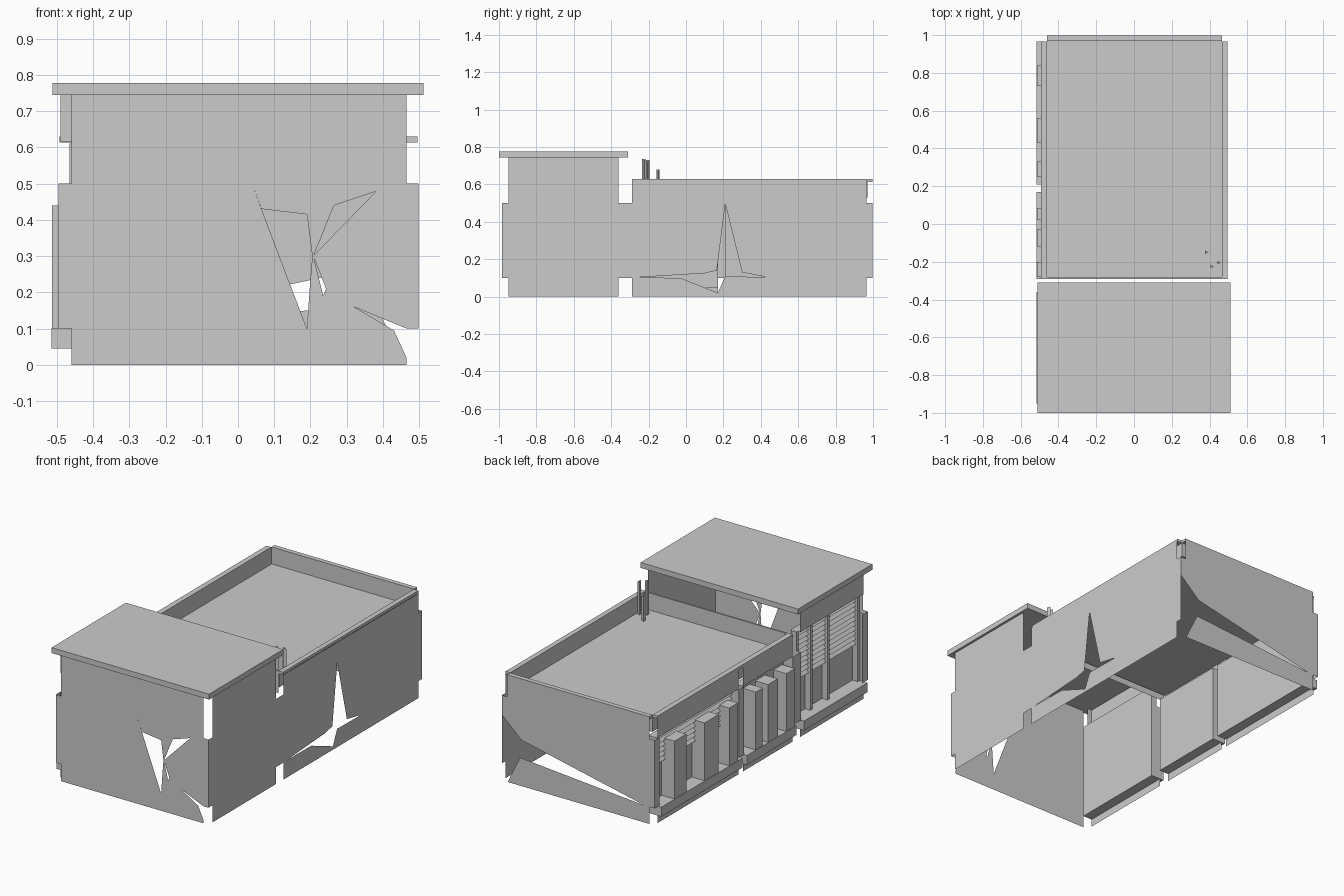
import bpy
from mathutils import Vector
from mathutils.geometry import tessellate_polygon

if "Cube" in bpy.data.objects:
    bpy.data.objects.remove(bpy.data.objects["Cube"])


def make(name, verts, faces):
    me = bpy.data.meshes.new(name)
    me.from_pydata(verts, [], faces)
    ob = bpy.data.objects.new(name, me)
    bpy.context.collection.objects.link(ob)
    return ob


def box(name, x, y, z):
    v = [(a, b, c) for a in x for b in y for c in z]
    f = [(0, 1, 3, 2), (4, 6, 7, 5), (0, 4, 5, 1), (2, 3, 7, 6), (0, 2, 6, 4), (1, 5, 7, 3)]
    return make(name, v, f)


def sheet(name, axis, pos, outline, holes=()):
    """Flat single-sided panel with optional holes, perpendicular to an axis."""
    loops = [[Vector((u, v, 0)) for u, v in lp] for lp in (outline, *holes)]
    pts = [p for lp in loops for p in lp]
    tris = tessellate_polygon(loops)
    place = {'x': lambda p: (pos, p.x, p.y), 'y': lambda p: (p.x, pos, p.y),
             'z': lambda p: (p.x, p.y, pos)}[axis]
    return make(name, [place(p) for p in pts], [tuple(t) for t in tris])


def rect(a, b, c, d):
    return [(a, c), (b, c), (b, d), (a, d)]


# Front wall with star-shaped breach and broken lower corner
sheet("front_wall", 'y', -.985,
      [(-.46, 0), (.465, 0), (.465, .02), (.43, .095), (.32, .16), (.465, .1), (.498, .1),
       (.498, .5), (.465, .5), (.465, .745), (-.46, .745), (-.46, .5), (-.495, .5),
       (-.495, .1), (-.46, .1)],
      [[(.04, .495), (.065, .43), (.19, .415), (.205, .3), (.2, .24), (.19, .1)],
       [(.209, .302), (.265, .44), (.38, .478)],
       [(.209, .296), (.243, .21), (.235, .19)]])

# Right wall with breach
sheet("right_wall", 'x', .498,
      [(-.95, 0), (-.36, 0), (-.36, .1), (-.29, .1), (-.29, 0), (.965, 0), (.965, .1),
       (.998, .1), (.998, .5), (.965, .5), (.965, .615), (-.29, .615), (-.29, .5),
       (-.36, .5), (-.36, .745), (-.95, .745), (-.95, .5), (-.985, .5), (-.985, .1),
       (-.95, .1)],
      [[(.21, .495), (.3, .13), (.43, .105), (.21, .108), (.17, .02), (-.03, .1),
        (-.26, .103), (.1, .125), (.165, .14)]])

# Back wall torn open from the right edge
sheet("back_wall", 'y', .998,
      [(-.46, 0), (.46, 0), (.38, .165), (-.43, .1), (.37, .27), (.498, .385), (.498, .5),
       (.465, .5), (.465, .615), (-.46, .615), (-.46, .5), (-.495, .5), (-.495, .1),
       (-.46, .1)])

# Roofs
box("front_roof_slab", (-.512, .512), (-1, -.31), (.745, .777))
sheet("rear_roof", 'z', .53, rect(-.46, .465, -.28, .97))

# Parapet: inner walls and coping around the rear roof
for name, x in (("left", -.46), ("right", .465)):
    sheet(f"parapet_inner_{name}", 'x', x, rect(-.28, .97, .53, .62))
for name, y in (("front", -.28), ("back", .97)):
    sheet(f"parapet_inner_{name}", 'y', y, rect(-.46, .465, .53, .62))
sheet("parapet_outer_front", 'y', -.29, rect(-.46, .465, .5, .615))
box("coping_left", (-.492, -.46), (-.29, .967), (.614, .63))
box("coping_right", (.465, .495), (-.29, .967), (.614, .63))
box("coping_front", (-.46, .465), (-.29, -.28), (.614, .63))
box("coping_back", (-.46, .465), (.97, .998), (.614, .63))

# Left side: three window bays (low wall, sill, recessed panel, jambs, lintel)
bays = {"front": (-.95, -.36, .615, .745), "middle": (-.29, .17, .5, .615),
        "rear": (.21, .965, .5, .615)}
for name, (y0, y1, z0, z1) in bays.items():
    sheet(f"{name}_low_wall", 'x', -.49, rect(y0, y1, 0, .1))
    box(f"{name}_sill", (-.515, -.43), (y0, y1), (.045, .1))
    sheet(f"{name}_window_panel", 'x', -.43, rect(y0, y1, .1, z0))
    sheet(f"{name}_lintel", 'x', -.49, rect(y0, y1, z0, z1))
    sheet(f"{name}_soffit", 'z', z0, rect(-.49, -.43, y0, y1))
    for i, y in enumerate((y0, y1)):
        sheet(f"{name}_jamb_{i}", 'y', y, rect(-.49, -.43, .1, .5))
sheet("front_lintel_cap", 'y', -.95, rect(-.49, -.46, .615, .745))

# Piers between the bays and at the corners
for i, (y0, y1) in enumerate([(-.985, -.93), (-.36, -.29), (.17, .21), (.955, .998)]):
    sheet(f"pier_{i}", 'x', -.495, rect(y0, y1, .1, .5))

# Projecting fins on the middle and rear bays
fins = [(.73, .84), (.43, .56), (.25, .33), (.02, .085), (-.12, -.03), (-.28, -.2)]
for i, yr in enumerate(fins):
    box(f"fin_{i}", (-.513, -.43), yr, (.1, .44))

# Front bay mullions
edges = [-.94, -.66, -.5, -.37]
for i, y in enumerate(edges):
    box(f"mullion_{i}", (-.465, -.43), (y - .01, y + .01), (.1, .61))

# Tilted louvre slats
def slats(name, y0, y1, z0, z1, n):
    for i in range(n):
        z = z0 + (z1 - z0) * i / n
        make(f"{name}_slat_{i}", [(-.455, y0, z), (-.455, y1, z), (-.435, y1, z + .02),
                                  (-.435, y0, z + .02)], [(0, 1, 2, 3)])

for i in range(3):
    slats(f"front_louvre_{i}", edges[i] + .01, edges[i + 1] - .01, .32, .6, 10)
slats("rear_louvre", .22, .96, .32, .49, 6)

# Roof rods
for i, (x, y, top) in enumerate([(.385, -.15, .68), (.415, -.225, .735), (.45, -.205, .73)]):
    r = .009
    make(f"roof_rod_{i}",
         [(x - r, y - r, .53), (x + r, y, .53), (x - r, y + r, .53),
          (x - r, y - r, top), (x + r, y, top - .01), (x - r, y + r, top)],
         [(0, 2, 1), (3, 4, 5), (0, 1, 4, 3), (1, 2, 5, 4), (2, 0, 3, 5)])
